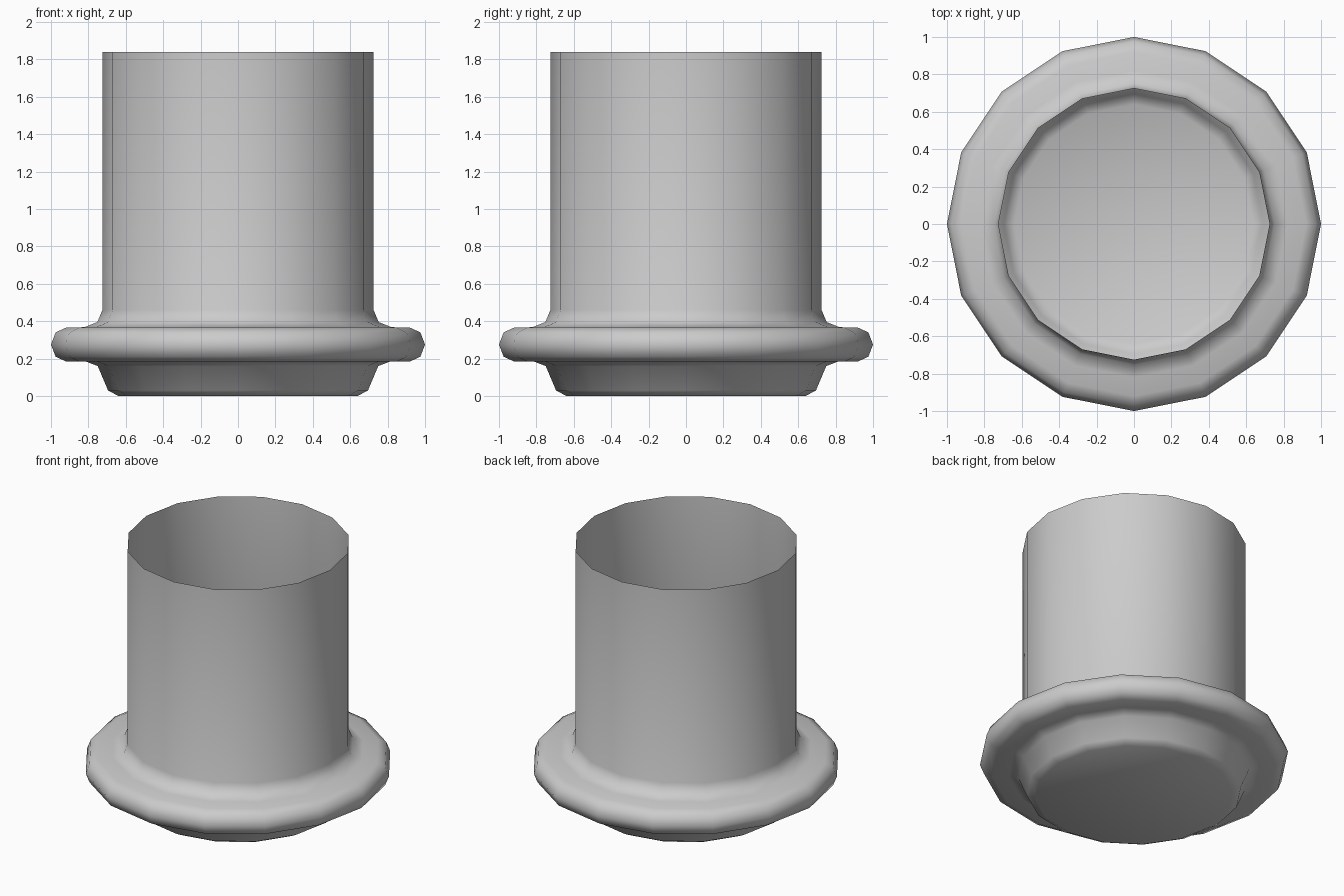
import bpy, bmesh, math

if "Cube" in bpy.data.objects:
    bpy.data.objects.remove(bpy.data.objects["Cube"])

SIDES = 16


def lathe(name, profile):
    """Revolve (radius, z) points around z; the bottom is closed, the top open."""
    bm = bmesh.new()
    rings = []
    for r, z in profile:
        rings.append([bm.verts.new((r * math.cos(2 * math.pi * i / SIDES),
                                    r * math.sin(2 * math.pi * i / SIDES), z))
                      for i in range(SIDES)])
    for low, high in zip(rings, rings[1:]):
        for i in range(SIDES):
            j = (i + 1) % SIDES
            bm.faces.new((low[i], low[j], high[j], high[i]))
    bm.faces.new(rings[0][::-1])
    for f in bm.faces:
        f.smooth = True
    mesh = bpy.data.meshes.new(name)
    bm.to_mesh(mesh)
    bm.free()
    obj = bpy.data.objects.new(name, mesh)
    bpy.context.collection.objects.link(obj)
    return obj


# Thin open tube with a rounded flange and a stepped, closed foot
lathe("flanged_tube", [
    (0.635, 0.005), (0.64, 0.0), (0.695, 0.03), (0.75, 0.16),  # foot
    (0.815, 0.185), (0.92, 0.185), (0.975, 0.21),              # flange underside
    (1.0, 0.275), (0.975, 0.34), (0.92, 0.365),                # flange rim
    (0.82, 0.368), (0.752, 0.395), (0.725, 0.46),              # fillet to tube
    (0.725, 1.84),                                            # tube wall
][1:])
